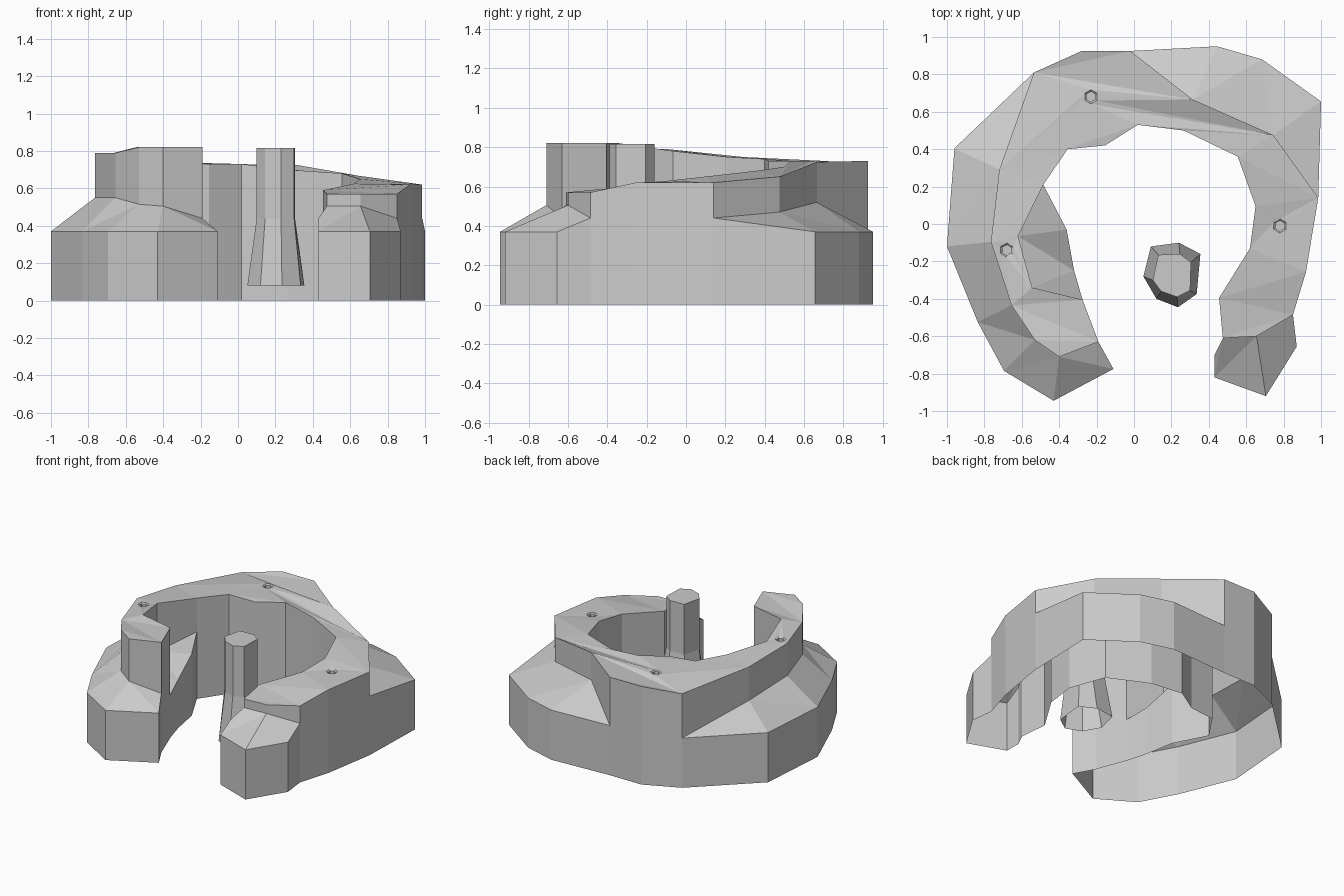
import bpy, bmesh, math
from mathutils import Vector
from mathutils.geometry import tessellate_polygon

if "Cube" in bpy.data.objects:
    bpy.data.objects.remove(bpy.data.objects["Cube"])

# Outlines in plan. Shores: (x, y, z). Cliffs: (x, y, foot z, top z)
left_shore = [(-.11, -.775, .37), (-.43, -.945, .37), (-.695, -.785, .37), (-.835, -.525, .37),
              (-1, -.12, .37), (-.96, .405, .37), (-.535, .81, .37)]
left_cliff = [(-.19, -.63, .44, .82), (-.40, -.71, .505, .82), (-.53, -.62, .515, .82),
              (-.655, -.435, .55, .79), (-.765, -.095, .55, .79), (-.72, .29, .50, .75),
              (-.535, .81, .37, .70)]
right_shore = [(-.02, .925, .37), (.445, .95, .37), (.685, .88, .37), (1, .655, .37), (.985, .14, .44)]
right_cliff = [(-.02, .925, .37, .73), (.315, .665, .52, .725), (.745, .475, .47, .65), (.985, .14, .44, .62)]
front_shore = [(.85, -.485, .44), (.87, -.655, .37), (.705, -.92, .37), (.43, -.82, .37),
               (.43, -.70, .44), (.475, -.61, .505)]
front_cliff = [(.85, -.485, .44, .57), (.655, -.60, .505, .57), (.475, -.61, .505, .57)]
shelf_rim = [(-.485, .21, .50), (-.36, -.03, .46), (-.32, -.25, .36), (-.275, -.405, .32)]
shelf_cliff = [(-.485, .21, .50, .75), (-.62, -.065, .42, .78), (-.545, -.34, .38, .82), (-.275, -.405, .32, .82)]
back_edge = [(-.535, .81, .70), (-.28, .925, .73), (-.02, .925, .73)]
right_edge = [(.985, .14, .62), (.92, -.255, .62), (.85, -.485, .57)]
inner_edge = [(.475, -.61, .57), (.455, -.395, .59), (.62, -.13, .625), (.65, .095, .65), (.555, .36, .68),
              (.265, .50, .70), (.02, .53, .73), (-.155, .42, .73), (-.355, .40, .74), (-.485, .21, .75)]
holes = [(-.23, .68, .73), (-.68, -.14, .785), (.78, -.01, .625)]


def foot(line):
    return [(x, y, f) for x, y, f, t in line]


def top(line):
    return [(x, y, t) for x, y, f, t in line]


def face(bm, pts):
    pts = [p for i, p in enumerate(pts) if p not in pts[:i]]
    if len(pts) > 2:
        return bm.faces.new([bm.verts.new(p) for p in pts])


def strip(bm, lower, upper, closed=False):
    n = len(lower)
    for i in range(n if closed else n - 1):
        j = (i + 1) % n
        face(bm, [lower[i], lower[j], upper[j], upper[i]])


def wall(bm, line):
    strip(bm, [(x, y, 0) for x, y, z in line], line)


def bridge(bm, a, b):
    # Triangle slope between two lines, always taking the shorter diagonal
    i = j = 0
    while i < len(a) - 1 or j < len(b) - 1:
        da = (Vector(a[i + 1]) - Vector(b[j])).length if i < len(a) - 1 else 99
        db = (Vector(a[i]) - Vector(b[j + 1])).length if j < len(b) - 1 else 99
        if da <= db:
            face(bm, [a[i], a[i + 1], b[j]])
            i += 1
        else:
            face(bm, [a[i], b[j + 1], b[j]])
            j += 1


def ring(centre, r, dz):
    x, y, z = centre
    return [(x + r * math.cos(k * math.pi / 3 + .5), y + r * math.sin(k * math.pi / 3 + .5), z + dz)
            for k in range(6)]


def finish(bm, name):
    bmesh.ops.remove_doubles(bm, verts=bm.verts, dist=.0005)
    bmesh.ops.recalc_face_normals(bm, faces=bm.faces)
    mesh = bpy.data.meshes.new(name)
    bm.to_mesh(mesh)
    bm.free()
    ob = bpy.data.objects.new(name, mesh)
    bpy.context.collection.objects.link(ob)


# Horseshoe rock, open underneath
bm = bmesh.new()
head_edge = [top(shelf_cliff)[-1], top(left_cliff)[0]]
toe_edge = [foot(left_cliff)[0], left_shore[0]]
for line in (left_shore, back_edge, right_shore, right_edge, front_shore, inner_edge,
             shelf_rim, head_edge, toe_edge):
    wall(bm, line)

# Slopes and the cliffs above them
for shore, cliff in ((left_shore, left_cliff), (right_shore, right_cliff),
                     (front_shore, front_cliff), (shelf_rim, shelf_cliff)):
    bridge(bm, shore, foot(cliff))
    strip(bm, foot(cliff), top(cliff))

# Plateau with three hexagonal sockets
loop = []
for line in (top(left_cliff), back_edge, top(right_cliff), right_edge, top(front_cliff),
             inner_edge, top(shelf_cliff)):
    loop += [p for p in line if p not in loop]
loops = [loop] + [ring(h, .038, 0) for h in holes]
flat = [p for l in loops for p in l]
plan = [[Vector((x, y, 0)) for x, y, z in l] for l in loops]
for tri in tessellate_polygon(plan):
    face(bm, [flat[k] for k in tri])
for h in holes:
    rings = [ring(h, .038, 0), ring(h, .028, -.008), ring(h, .028, -.04)]
    strip(bm, rings[0], rings[1], True)
    strip(bm, rings[1], rings[2], True)
    face(bm, rings[2])
finish(bm, "horseshoe_rock")

# Standing pillar with a flared foot
pillar_base = [(.05, -.28), (.09, -.12), (.24, -.10), (.355, -.16), (.335, -.375), (.235, -.445), (.12, -.40)]
pillar_top = [(.10, -.30), (.13, -.165), (.245, -.16), (.305, -.205), (.30, -.355), (.23, -.39), (.145, -.36)]
bm = bmesh.new()
levels = [[(x, y, z) for x, y in pts]
          for pts, z in ((pillar_base, .08), (pillar_top, .44), (pillar_top, .815))]
strip(bm, levels[0], levels[1], True)
strip(bm, levels[1], levels[2], True)
face(bm, levels[2])
finish(bm, "stone_pillar")
